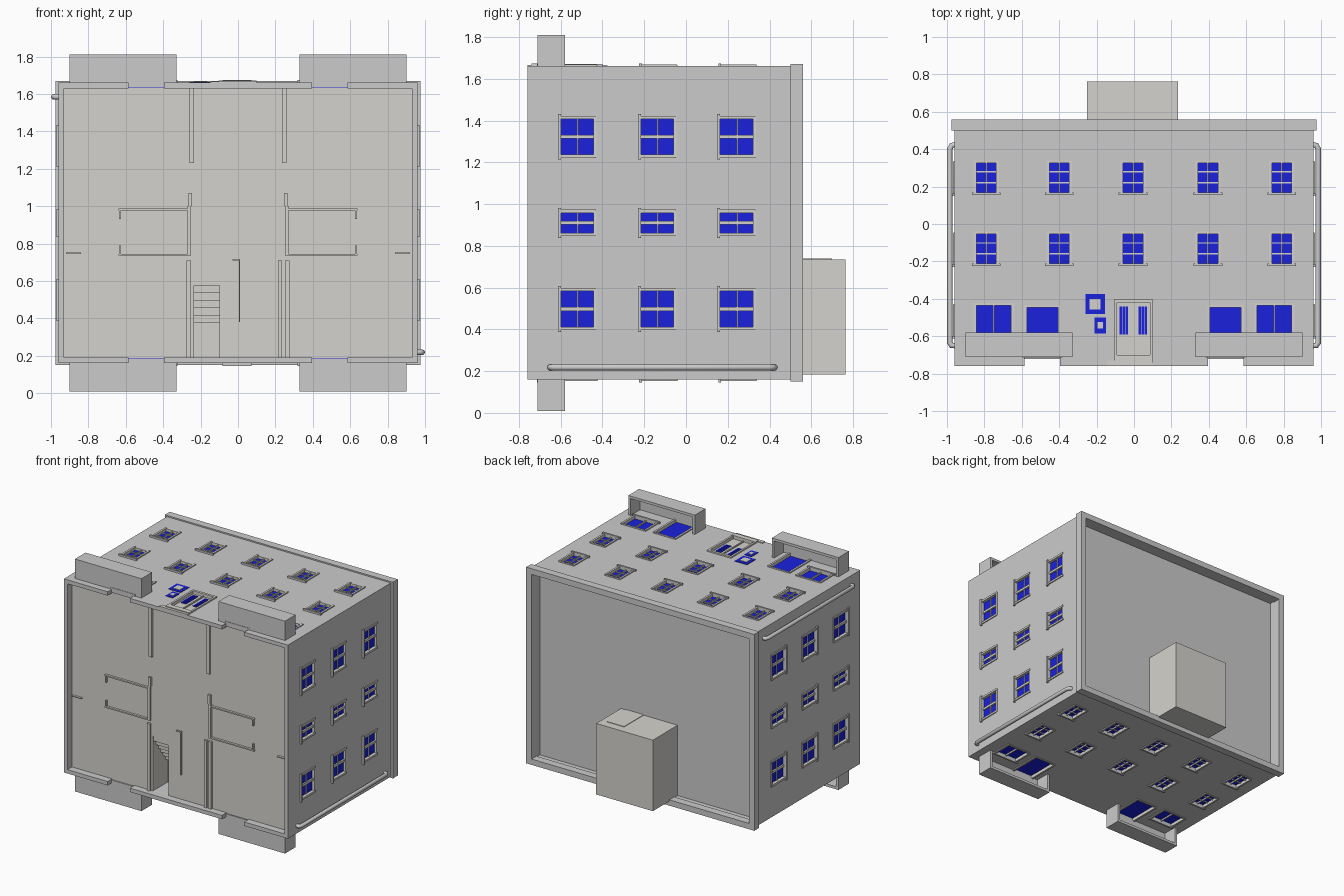
import bpy, bmesh, math
from mathutils import Vector, Matrix

if "Cube" in bpy.data.objects:
    bpy.data.objects.remove(bpy.data.objects["Cube"])

def material(name, rgb):
    m = bpy.data.materials.new(name)
    m.diffuse_color = (*rgb, 1)
    m.use_nodes = True
    m.node_tree.nodes["Principled BSDF"].inputs["Base Color"].default_value = m.diffuse_color
    return m

BLUE = material("blue_glass", (0.01, 0.015, 0.72))
STONE = material("warm_grey", (0.66, 0.65, 0.61))

# Outer wall limits; the building lies on its back with its roof towards +y
X, Z0, Z1, Y0, Y1, T = 0.96, 0.16, 1.66, -0.76, 0.50, 0.03
ZC = (Z0 + Z1) / 2

def make(name, boxes, mat=None):
    """One object made of axis-aligned boxes (x0, x1, y0, y1, z0, z1)."""
    bm = bmesh.new()
    for x0, x1, y0, y1, z0, z1 in boxes:
        mtx = Matrix.Translation(((x0 + x1) / 2, (y0 + y1) / 2, (z0 + z1) / 2)) @ \
            Matrix.Diagonal((abs(x1 - x0), abs(y1 - y0), abs(z1 - z0), 1))
        bmesh.ops.create_cube(bm, size=1, matrix=mtx)
    me = bpy.data.meshes.new(name)
    bm.to_mesh(me)
    bm.free()
    ob = bpy.data.objects.new(name, me)
    bpy.context.collection.objects.link(ob)
    if mat:
        me.materials.append(mat)
    return ob

def cut(ob, boxes):
    cutter = make("cutter", boxes)
    cutter.hide_render = True
    mod = ob.modifiers.new("cut", 'BOOLEAN')
    mod.operation, mod.solver, mod.object = 'DIFFERENCE', 'EXACT', cutter
    bpy.context.view_layer.objects.active = ob
    bpy.ops.object.modifier_apply(modifier=mod.name)
    bpy.data.objects.remove(cutter)

def on(side, u0, u1, v0, v1, d0, d1):
    """Box on a facade: u along it, v = y, d = distance outside the wall face."""
    if side == 'front':
        return (u0, u1, v0, v1, Z1 + d0, Z1 + d1)
    if side == 'back':
        return (u0, u1, v0, v1, Z0 - d1, Z0 - d0)
    if side == 'right':
        return (X + d0, X + d1, v0, v1, u0, u1)
    return (-X - d1, -X - d0, v0, v1, u0, u1)

def ring(x, z0, z1, y0, y1, t):
    return [(-x, -x + t, y0, y1, z0, z1), (x - t, x, y0, y1, z0, z1),
            (-x + t, x - t, y0, y1, z0, z0 + t), (-x + t, x - t, y0, y1, z1 - t, z1)]

holes, glass, frames, sills = [], [], [], []

def window(side, u, v, w, h, cols=2, rows=2, post=0.008, bar=0.006, hole_v0=None):
    u0, u1, v0, v1 = u - w / 2, u + w / 2, v - h / 2, v + h / 2
    holes.append(on(side, u0, u1, v0 if hole_v0 is None else hole_v0, v1, -0.05, 0.02))
    glass.append(on(side, u0, u1, v0, v1, -0.025, -0.016))
    f, a, b = 0.012, -0.024, 0.008
    frames.append(on(side, u0 - .003, u0 + f, v0, v1, a, b))
    frames.append(on(side, u1 - f, u1 + .003, v0, v1, a, b))
    frames.append(on(side, u0, u1, v1 - f, v1 + .003, a, 0.004))
    sills.append(on(side, u0 - f, u1 + f, v0 - .008, v0 + .006, a, 0.014))
    for i in range(1, cols):
        p = u0 + w * i / cols
        frames.append(on(side, p - post / 2, p + post / 2, v0, v1, a, -0.004))
    for i in range(1, rows):
        p = v0 + h * i / rows
        frames.append(on(side, u0, u1, p - bar / 2, p + bar / 2, a, -0.008))

balconies = []
for side in ('front', 'back'):
    # Upper storey windows
    for u in (-0.79, -0.4, -0.005, 0.395, 0.79):
        for v in (0.25, -0.13):
            window(side, u, v, 0.13, 0.175, 2, 3)
    for s in (-1, 1):
        # Ground floor window and balcony door, then the balcony tray
        window(side, s * 0.75, -0.505, 0.21, 0.16, 2, 1)
        window(side, s * 0.49, -0.57, 0.19, 0.27, 1, 1, hole_v0=-0.80)
        a, b = sorted((s * 0.33, s * 0.90))
        balconies += [on(side, a, b, -0.71, -0.695, 0, 0.15),
                      on(side, a, b, -0.695, -0.58, 0.13, 0.15),
                      on(side, a, a + .02, -0.695, -0.58, 0, 0.13),
                      on(side, b - .02, b, -0.695, -0.58, 0, 0.13)]
for side in ('left', 'right'):
    for v in (-0.518, -0.135, 0.245):
        for u, w in ((0.4975, 0.195), (0.91, 0.12), (1.322, 0.195)):
            window(side, u, v, 0.01 + w - 0.01, 0.175, 2, 2, 0.018, 0.008)

# Entrance opening
holes.append(on('front', -0.10, 0.095, -0.735, -0.405, -0.05, 0.02))

walls = make("outer_walls", [(-X, X, Y0, Y1, Z0, Z1)])
cut(walls, [(-X + T, X - T, Y0 - 0.1, Y1 + 0.1, Z0 + T, Z1 - T)])
cut(walls, holes)
make("window_glass", glass, BLUE)
make("window_frames", frames, STONE)
make("window_sills", sills)
make("balconies", balconies)

# Roof slab, parapet band and stair housing with its door
make("roof_parapet", ring(0.977, 0.15, 1.67, Y1, 0.56, 0.045))
make("roof_slab", [(-X + T, X - T, 0.44, 0.46, Z0 + T, Z1 - T)])
make("roof_housing", [(-0.25, 0.235, 0.46, 0.763, 0.185, 0.735)], STONE)
make("roof_housing_door", [(0.04, 0.185, 0.46, 0.70, 0.73, 0.739)], STONE)

# Entrance door: leaves, jambs, barred panes, threshold steps
make("entrance_door", [on('front', -0.10, 0.095, -0.735, -0.405, -0.028, -0.014),
                       on('front', -0.105, -0.09, -0.735, -0.40, -0.02, 0.010),
                       on('front', 0.085, 0.10, -0.735, -0.40, -0.02, 0.010),
                       on('front', -0.105, 0.10, -0.42, -0.40, -0.02, 0.010),
                       on('front', -0.008, 0.002, -0.70, -0.42, -0.02, -0.006),
                       on('front', -0.105, 0.10, -0.74, -0.70, -0.02, 0.012),
                       on('front', -0.145, 0.10, -0.76, -0.73, -0.02, 0.006)], STONE)
make("entrance_panes", [on('front', c + i * 0.016 - .006, c + i * 0.016 + .006, -0.59, -0.44, -0.016, -0.010)
                        for c in (-0.055, 0.047) for i in (-1, 0, 1)], BLUE)

# Two small square panels beside the entrance
make("wall_panels", [on('front', -0.26, -0.155, -0.48, -0.375, 0, 0.004),
                     on('front', -0.21, -0.15, -0.585, -0.50, 0, 0.004)], BLUE)
make("wall_panel_centres", [on('front', -0.237, -0.18, -0.457, -0.40, 0, 0.007),
                            on('front', -0.195, -0.165, -0.56, -0.525, 0, 0.007)], STONE)

# Ground floor slab with stairwell, and the steps rising inside it
floor = make("ground_floor", [(-X + T, X - T, -0.705, -0.685, Z0 + T - .01, Z1 - T + .01)], STONE)
cut(floor, [(-0.235, -0.10, -0.75, -0.60, 0.19, 0.615)])
steps = [(-0.235, -0.10, -0.70 + 0.03 * i, -0.66 + 0.03 * i, 0.575 - 0.04 * i, 0.615 - 0.04 * i)
         for i in range(6)]
steps += [(-0.235, -0.10, -0.52, -0.50, 0.19, 0.375),
          (-0.245, -0.235, -0.70, -0.50, 0.19, 0.615), (-0.10, -0.09, -0.70, -0.50, 0.19, 0.615)]
make("stairs", steps, STONE)

# Partition walls standing out slightly under the floor
ridges = []
for s in (-1, 1):
    for x0, x1, z0, z1 in ((.235, .26, 1.23, 1.63), (.245, .265, 1.0, 1.07), (.25, .27, .74, 1.0),
                           (.215, .235, .19, .71), (.25, .275, .19, .71),
                           (.25, .64, .978, .988), (.25, .64, .735, .745),
                           (.625, .635, .745, .79), (.625, .635, .93, .988), (.84, .92, .745, .752)):
        a, b = sorted((s * x0, s * x1))
        if not (s < 0 and x0 == .215):
            ridges.append((a, b, -0.722, -0.70, z0, z1))
ridges.append((-0.03, 0.01, -0.715, -0.70, 0.71, 0.718))
ridges.append((0.005, 0.012, -0.715, -0.70, 0.38, 0.718))
make("partition_walls", ridges, STONE)

# Drain pipes, one on each side wall at opposite corners
for name, s, z in (("drain_pipe_right", 1, 0.218), ("drain_pipe_left", -1, 1.585)):
    cu = bpy.data.curves.new(name, 'CURVE')
    cu.dimensions, cu.bevel_depth, cu.bevel_resolution, cu.use_fill_caps = '3D', 0.015, 3, True
    sp = cu.splines.new('POLY')
    path = [(0.95, -0.65), (0.975, -0.65), (0.985, -0.635), (0.985, 0.40), (0.975, 0.42), (0.95, 0.425)]
    sp.points.add(len(path) - 1)
    for p, (x, y) in zip(sp.points, path):
        p.co = (s * x, y, z, 1)
    ob = bpy.data.objects.new(name, cu)
    bpy.context.collection.objects.link(ob)
    bpy.ops.object.select_all(action='DESELECT')
    ob.select_set(True)
    bpy.context.view_layer.objects.active = ob
    bpy.ops.object.convert(target='MESH')
    bpy.ops.object.shade_smooth_by_angle(angle=math.radians(50))
